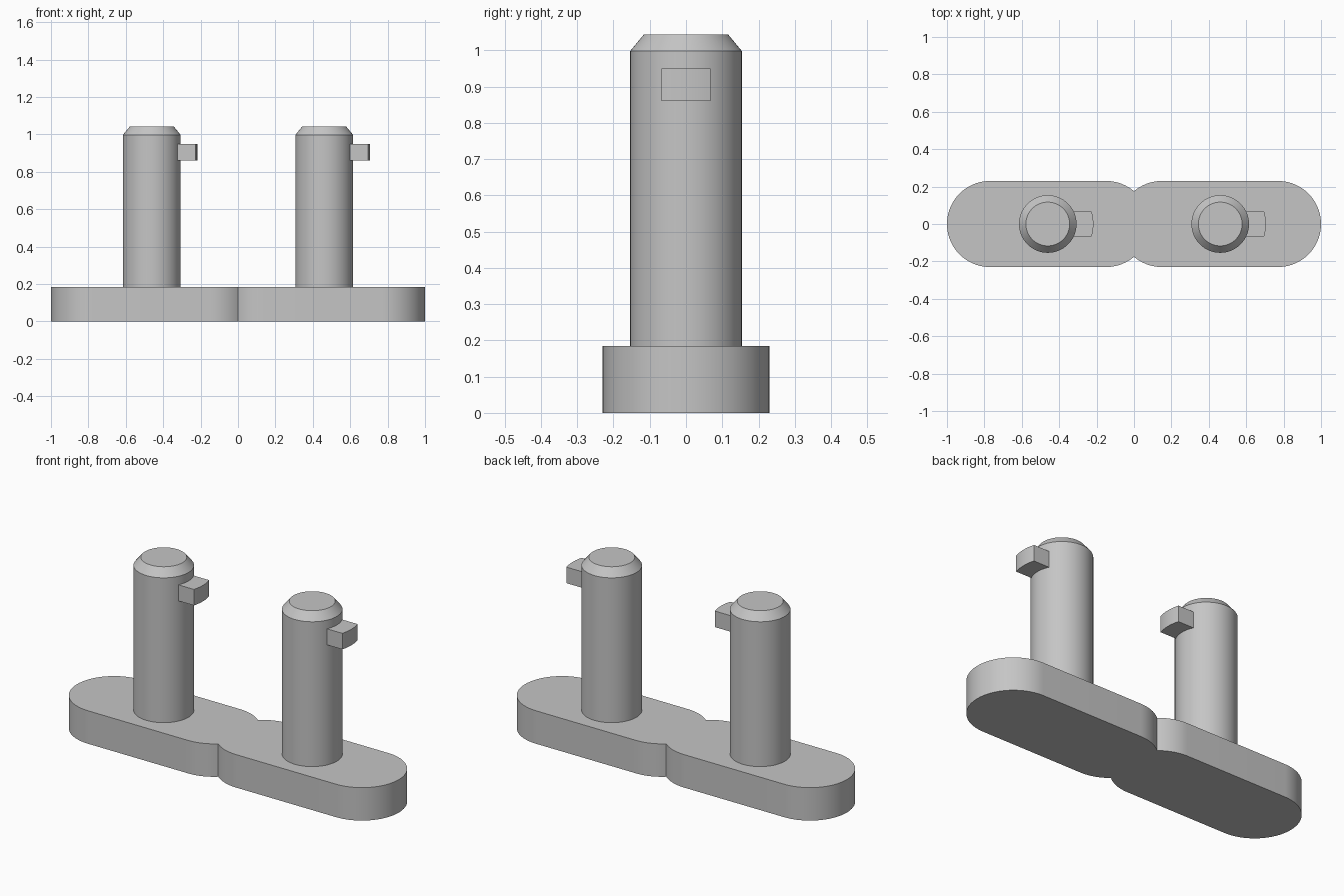
import bpy, bmesh, math

old = bpy.data.objects.get("Cube")
if old:
    bpy.data.objects.remove(old, do_unlink=True)

grey = bpy.data.materials.new("plain grey")
grey.use_nodes = True
colour = (0.56, 0.56, 0.56, 1)
grey.diffuse_color = colour
grey.node_tree.nodes["Principled BSDF"].inputs["Base Color"].default_value = colour

PIN_X = 0.461      # pin centre distance from the middle
PIN_R = 0.154
PLATE_R = 0.23
PLATE_H = 0.185


def arc(cx, radius, start, end, steps):
    """Points along an arc centred on (cx, 0)."""
    angles = [start + (end - start) * i / steps for i in range(steps + 1)]
    return [(cx + radius * math.cos(a), radius * math.sin(a)) for a in angles]


def finish(bm, name):
    bmesh.ops.recalc_face_normals(bm, faces=bm.faces)
    mesh = bpy.data.meshes.new(name)
    bm.to_mesh(mesh)
    bm.free()
    mesh.materials.append(grey)
    obj = bpy.data.objects.new(name, mesh)
    bpy.context.collection.objects.link(obj)
    bpy.ops.object.select_all(action="DESELECT")
    obj.select_set(True)
    bpy.context.view_layer.objects.active = obj
    bpy.ops.object.shade_smooth_by_angle(angle=math.radians(30))
    return obj


def prism(name, outline, z0, z1):
    """Extrude a flat outline from z0 up to z1."""
    bm = bmesh.new()
    face = bm.faces.new([bm.verts.new((x, y, z0)) for x, y in outline])
    top = bmesh.ops.extrude_face_region(bm, geom=[face])["geom"]
    verts = [v for v in top if isinstance(v, bmesh.types.BMVert)]
    bmesh.ops.translate(bm, verts=verts, vec=(0, 0, z1 - z0))
    return finish(bm, name)


def turned(name, cx, profile, sides=64):
    """Stack rings of (radius, z) into a closed round part."""
    bm = bmesh.new()
    rings = []
    for radius, z in profile:
        pts = arc(cx, radius, 0, math.tau, sides)[:-1]
        rings.append([bm.verts.new((x, y, z)) for x, y in pts])
    for low, high in zip(rings, rings[1:]):
        for i in range(sides):
            j = (i + 1) % sides
            bm.faces.new((low[i], low[j], high[j], high[i]))
    bm.faces.new(rings[0][::-1])
    bm.faces.new(rings[-1])
    return finish(bm, name)


# Link plate: two rounded bars merging at a notched waist
inner = 0.149
outer = 1 - PLATE_R
waist = math.acos(-inner / PLATE_R)
quarter = math.pi / 2
half = (arc(inner, PLATE_R, -waist, -quarter, 12)
        + arc(outer, PLATE_R, -quarter, quarter, 40)
        + arc(inner, PLATE_R, quarter, waist, 12))
plate = half[:-1] + [(-x, -y) for x, y in half[:-1]]
prism("link_plate", plate, 0, PLATE_H)

# Chamfered pins, each with a locking tab toward +x
for side, cx in (("right", -PIN_X), ("left", PIN_X)):
    turned(side + "_pin", cx, [(PIN_R, PLATE_H - 0.01), (PIN_R, 0.998), (0.117, 1.043)])
    half_w, reach = 0.068, 0.244
    spread = math.asin(half_w / reach)
    tab = arc(cx, reach, -spread, spread, 10)
    tab += [(cx + 0.1, half_w), (cx + 0.1, -half_w)]
    prism(side + "_locking_tab", tab, 0.86, 0.95)
